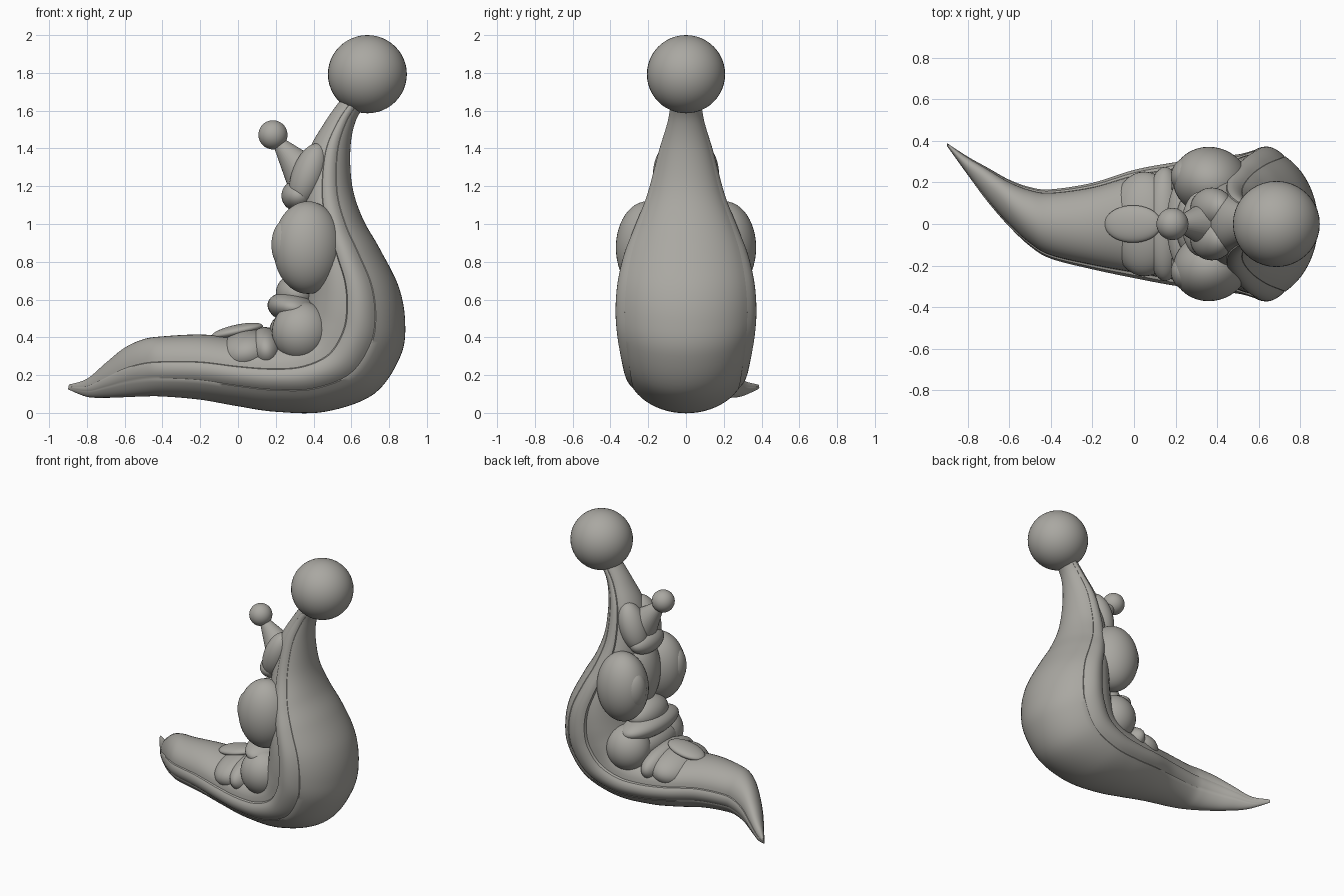
import bpy, bmesh, math
from mathutils import Vector, Matrix

if "Cube" in bpy.data.objects:
    bpy.data.objects.remove(bpy.data.objects["Cube"])

grey = bpy.data.materials.new("warm grey")
grey.diffuse_color = (0.40, 0.39, 0.36, 1)
grey.use_nodes = True
grey.node_tree.nodes["Principled BSDF"].inputs["Base Color"].default_value = grey.diffuse_color


def finish(name, bm, angle=35):
    bmesh.ops.recalc_face_normals(bm, faces=bm.faces)
    me = bpy.data.meshes.new(name)
    bm.to_mesh(me)
    bm.free()
    me.materials.append(grey)
    for p in me.polygons:
        p.use_smooth = True
    me.set_sharp_from_angle(angle=math.radians(angle))
    ob = bpy.data.objects.new(name, me)
    bpy.context.collection.objects.link(ob)
    return ob


def blob(name, c, r, tilt=0, yaw=0):
    """Ellipsoid tilted about y, then turned about z (degrees)."""
    bm = bmesh.new()
    m = (Matrix.Translation(c) @ Matrix.Rotation(math.radians(yaw), 4, 'Z')
         @ Matrix.Rotation(math.radians(tilt), 4, 'Y') @ Matrix.Diagonal((*r, 1)))
    bmesh.ops.create_uvsphere(bm, u_segments=40, v_segments=24, radius=1, matrix=m)
    return finish(name, bm, 180)


def pair(name, c, r, tilt=0, yaw=0):
    for side, s in (("left", 1), ("right", -1)):
        blob(name + "_" + side, (c[0], s * c[1], c[2]), r, tilt, s * yaw)


# Body stations from tail tip to neck: outer x z, inner x z, half width, y centre
stations = [
    (-.90, .125, -.895, .150, .008, .380),
    (-.80, .085, -.80, .180, .045, .280),
    (-.70, .080, -.70, .265, .085, .185),
    (-.60, .083, -.60, .345, .115, .100),
    (-.50, .087, -.50, .390, .145, .035),
    (-.40, .087, -.40, .405, .170, 0),
    (-.20, .070, -.20, .415, .212, -.01),
    (.00, .035, .00, .400, .265, 0),
    (.20, .006, .16, .400, .300, 0),
    (.46, .006, .25, .420, .325, 0),
    (.72, .100, .30, .460, .345, 0),
    (.86, .300, .33, .520, .370, 0),
    (.885, .480, .35, .600, .380, 0),
    (.85, .670, .36, .700, .370, 0),
    (.75, .870, .36, .800, .335, 0),
    (.66, 1.03, .35, .920, .280, 0),
    (.605, 1.20, .33, 1.10, .210, 0),
    (.595, 1.40, .365, 1.36, .148, 0),
    (.625, 1.55, .46, 1.54, .098, 0),
    (.69, 1.65, .56, 1.68, .080, 0),
]


def smooth_path(pts, n=7):
    out = []
    for i in range(len(pts) - 1):
        p = [Vector(pts[min(max(i + k, 0), len(pts) - 1)]) for k in (-1, 0, 1, 2)]
        for j in range(n):
            t = j / n
            out.append(p[1] + ((p[2] - p[0]) * t
                       + (2 * p[0] - 5 * p[1] + 4 * p[2] - p[3]) * t * t
                       + (3 * p[1] - p[0] - 3 * p[2] + p[3]) * t ** 3) * 0.5)
    return out + [Vector(pts[-1])]


# Half cross-section (depth fraction, width fraction): back shell, raised rim, flesh
A, B = 0.29, 0.57
half = []
for i in range(11):
    a = i / 10 * math.acos(1 - A / B)
    half.append((B * (1 - math.cos(a)), 0.98 * math.sin(a)))
kA = half[-1][1]
for i in range(9):
    t = i / 8
    half.append((A + .01 + (B - A - .01) * t,
                 kA + (0.93 - kA) * t + 0.085 * math.sin(math.pi * t) ** 0.8))
for i in range(11):
    a = i / 10 * math.pi / 2
    half.append((B + .01 + (1 - B - .01) * math.sin(a), 0.88 * math.cos(a)))
half[-1] = (1, 0)
section = half + [(f, -k) for f, k in reversed(half[1:-1])]

bm = bmesh.new()
rings = []
for s in smooth_path(stations):
    ox, oz, ix, iz, w, yc = s
    rings.append([bm.verts.new((ox + (ix - ox) * f, yc + k * w, oz + (iz - oz) * f))
                  for f, k in section])
n = len(section)
for r0, r1 in zip(rings, rings[1:]):
    for i in range(n):
        bm.faces.new((r0[i], r0[(i + 1) % n], r1[(i + 1) % n], r1[i]))
bm.faces.new(rings[0])
bm.faces.new(rings[-1])
finish("body_and_mantle", bm)

# Big ball on top of the neck
blob("top_ball", (.685, 0, 1.793), (.209, .207, .207))

# Chest lobes with a raised oval on each
pair("chest_lobe", (.37, .205, .875), (.185, .165, .245), 0, -15)
pair("chest_oval", (.25, .24, .89), (.07, .085, .13), 0, -25)
blob("chest_middle", (.36, 0, .92), (.12, .14, .25))

# Belly rolls running across, with rounded ends
blob("belly_roll", (.295, 0, .555), (.14, .275, .085), 10)
blob("lower_roll", (.29, 0, .43), (.125, .28, .11))
pair("belly_lobe", (.335, .185, .43), (.155, .145, .16), 10)
blob("belly_middle", (.31, 0, .63), (.11, .18, .11))

# Collar around the throat
pair("collar_lobe", (.375, .075, 1.26), (.09, .1, .175), 20)
blob("chin_fold", (.32, 0, 1.15), (.09, .155, .085))

# Horn with small ball
bm = bmesh.new()
p0, p1 = Vector((.35, 0, 1.265)), Vector((.20, 0, 1.45))
rot = (p1 - p0).to_track_quat('Z', 'Y').to_matrix().to_4x4()
bmesh.ops.create_cone(bm, cap_ends=True, segments=32, radius1=.11, radius2=.025,
                      depth=(p1 - p0).length,
                      matrix=Matrix.Translation((p0 + p1) / 2) @ rot)
finish("horn", bm)
blob("horn_ball", (.185, 0, 1.472), (.077, .077, .077))

# Plate and saddle folds at the root of the tail
blob("tail_plate", (-.005, 0, .432), (.14, .09, .035), -12)
blob("tail_fold", (.05, 0, .315), (.17, .252, .125), -12)
blob("rear_fold", (.15, 0, .33), (.10, .275, .125), -10)
